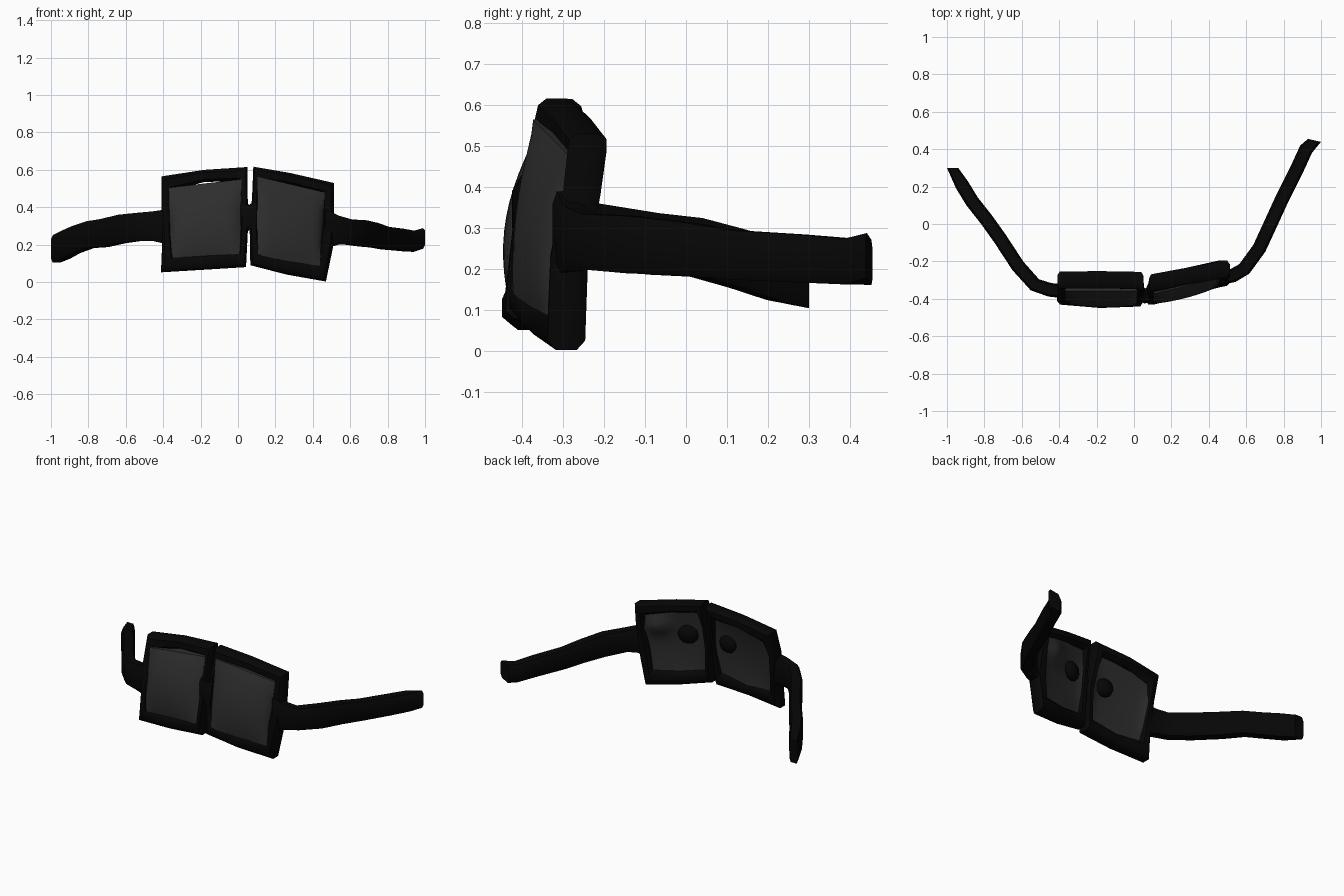
import bpy, bmesh, math
from mathutils import Vector

if "Cube" in bpy.data.objects:
    bpy.data.objects.remove(bpy.data.objects["Cube"])


def material(name, v):
    m = bpy.data.materials.new(name)
    m.diffuse_color = (v, v, v, 1)
    m.use_nodes = True
    m.node_tree.nodes["Principled BSDF"].inputs["Base Color"].default_value = m.diffuse_color
    return m


BLACK = material("black plastic", 0.0018)
GREY = material("dark grey lens", 0.027)


def finish(bm, name, mat):
    bmesh.ops.recalc_face_normals(bm, faces=bm.faces)
    me = bpy.data.meshes.new(name)
    bm.to_mesh(me)
    bm.free()
    me.materials.append(mat)
    ob = bpy.data.objects.new(name, me)
    bpy.context.collection.objects.link(ob)
    bpy.ops.object.select_all(action='DESELECT')
    ob.select_set(True)
    bpy.context.view_layer.objects.active = ob
    bpy.ops.object.shade_smooth_by_angle(angle=math.radians(50))
    return ob


def loft(name, mat, centres, us, vs, closed, chamfer=0.45):
    """Skin chamfered box sections; us and vs are half-extent vectors."""
    c = 1 - chamfer
    shape = [(1, c), (c, 1), (-c, 1), (-1, c), (-1, -c), (-c, -1), (c, -1), (1, -c)]
    bm = bmesh.new()
    rings = [[bm.verts.new(p + u * a + v * b) for a, b in shape]
             for p, u, v in zip(centres, us, vs)]
    n = len(rings)
    for i in range(n if closed else n - 1):
        r, s = rings[i], rings[(i + 1) % n]
        for k in range(8):
            j = (k + 1) % 8
            bm.faces.new((r[k], r[j], s[j], s[k]))
    if not closed:
        bm.faces.new(rings[0])
        bm.faces.new(rings[-1])
    return finish(bm, name, mat)


def frame(name, pts):
    """pts: outer x, outer z, inner x, inner z, y centre."""
    cs, us, vs = [], [], []
    for ox, oz, ix, iz, y in pts:
        cs.append(Vector(((ox + ix) / 2, y, (oz + iz) / 2)))
        us.append(Vector(((ox - ix) / 2, 0, (oz - iz) / 2)))
        vs.append(Vector((0, 0.046, 0)))
    loft(name, BLACK, cs, us, vs, True)


def lens(name, corners, bow, bump=0.0, thick=0.066, n=12):
    """Bowed slab between corners: top left, top right, bottom right, bottom left."""
    tl, tr, br, bl = (Vector(c) for c in corners)
    bm = bmesh.new()
    sides = []
    for sgn in (-1, 1):
        grid = []
        for i in range(n + 1):
            t = i / n
            row = []
            for j in range(n + 1):
                s = j / n
                p = tl.lerp(tr, s).lerp(bl.lerp(br, s), t)
                dome = max(0, math.sin(math.pi * t)) ** 0.8 * max(0, math.sin(math.pi * s)) ** 0.35
                if sgn < 0:
                    p.y -= bow * dome
                else:
                    p.y -= 0.5 * bow * dome
                    p.y += bump * math.exp(-((s - 0.75) / 0.2) ** 2 - ((t - 0.22) / 0.14) ** 2)
                p.y += sgn * thick / 2
                row.append(bm.verts.new(p))
            grid.append(row)
        for i in range(n):
            for j in range(n):
                bm.faces.new((grid[i][j], grid[i][j + 1], grid[i + 1][j + 1], grid[i + 1][j]))
        sides.append(grid)
    a, b = [g[0] + [r[-1] for r in g[1:]] + g[-1][-2::-1] + [r[0] for r in g[-2:0:-1]]
            for g in sides]
    for i in range(len(a)):
        j = (i + 1) % len(a)
        bm.faces.new((a[i], a[j], b[j], b[i]))
    finish(bm, name, GREY)


def arm(name, pts, half=0.037, end_dir=None):
    """pts: x, y, z low, z high along the arm."""
    cs = [Vector((x, y, (a + b) / 2)) for x, y, a, b in pts]
    us = []
    for i in range(len(cs)):
        d = cs[min(i + 1, len(cs) - 1)] - cs[max(i - 1, 0)]
        us.append(Vector((d.y, -d.x, 0)).normalized() * half)
    if end_dir:
        us[-1] = Vector(end_dir)
    vs = [Vector((0, 0, (b - a) / 2)) for x, y, a, b in pts]
    loft(name, BLACK, cs, us, vs, False, 0.3)


# Frames
frame("left_frame", [
    (-0.41, 0.565, -0.35, 0.49, -0.30), (-0.18, 0.60, -0.18, 0.535, -0.298),
    (0.05, 0.615, 0.0, 0.54, -0.302), (0.052, 0.45, 0.012, 0.44, -0.34),
    (0.055, 0.32, 0.015, 0.32, -0.375), (0.043, 0.08, 0.003, 0.165, -0.395),
    (-0.18, 0.066, -0.18, 0.145, -0.403), (-0.412, 0.052, -0.34, 0.145, -0.385),
    (-0.405, 0.22, -0.355, 0.24, -0.37), (-0.41, 0.40, -0.365, 0.40, -0.345)])
frame("right_frame", [
    (0.082, 0.617, 0.12, 0.545, -0.315), (0.28, 0.583, 0.28, 0.52, -0.28),
    (0.512, 0.53, 0.445, 0.475, -0.24), (0.512, 0.38, 0.45, 0.38, -0.255),
    (0.515, 0.22, 0.435, 0.24, -0.285), (0.47, 0.003, 0.425, 0.105, -0.292),
    (0.26, 0.04, 0.26, 0.125, -0.345), (0.066, 0.09, 0.115, 0.16, -0.385),
    (0.062, 0.30, 0.105, 0.30, -0.375), (0.075, 0.45, 0.105, 0.45, -0.35)])

# Lenses
lens("left_lens", [(-0.37, -0.325, 0.505), (0.02, -0.325, 0.55),
                   (0.018, -0.402, 0.13), (-0.365, -0.392, 0.12)], 0.045)
lens("right_lens", [(0.105, -0.34, 0.565), (0.463, -0.255, 0.48),
                    (0.445, -0.302, 0.085), (0.10, -0.395, 0.135)], 0.035, 0.045)

# Bridge between the frames
arm("bridge", [(0.03, -0.37, 0.26, 0.43), (0.06, -0.385, 0.28, 0.41),
               (0.09, -0.375, 0.25, 0.43)], 0.04)

# Temple arms
arm("left_arm", [
    (-0.37, -0.36, 0.20, 0.39), (-0.45, -0.352, 0.22, 0.378), (-0.53, -0.325, 0.22, 0.37),
    (-0.62, -0.225, 0.208, 0.36), (-0.715, -0.08, 0.187, 0.337), (-0.79, 0.025, 0.182, 0.325),
    (-0.865, 0.12, 0.155, 0.30), (-0.92, 0.21, 0.125, 0.275), (-0.97, 0.30, 0.105, 0.25)],
    end_dir=(0.03, 0, 0))
arm("right_arm", [
    (0.46, -0.29, 0.18, 0.39), (0.53, -0.275, 0.20, 0.355), (0.59, -0.24, 0.20, 0.335),
    (0.67, -0.13, 0.19, 0.33), (0.73, 0.0, 0.185, 0.315), (0.785, 0.12, 0.175, 0.295),
    (0.865, 0.28, 0.168, 0.285), (0.92, 0.40, 0.163, 0.275), (0.965, 0.447, 0.17, 0.28)],
    end_dir=(0.035, -0.008, 0.012))

# Nose pads on the backs of the lenses
for name, x, y, tilt in (("left_nose_pad", -0.06, -0.34, -0.1), ("right_nose_pad", 0.20, -0.31, 0.25)):
    bm = bmesh.new()
    bmesh.ops.create_icosphere(bm, subdivisions=2, radius=1)
    for v in bm.verts:
        v.co = Vector((x + v.co.x * 0.06, y + v.co.y * 0.04 + v.co.x * 0.06 * tilt,
                       0.38 + v.co.z * 0.06))
    finish(bm, name, BLACK)
